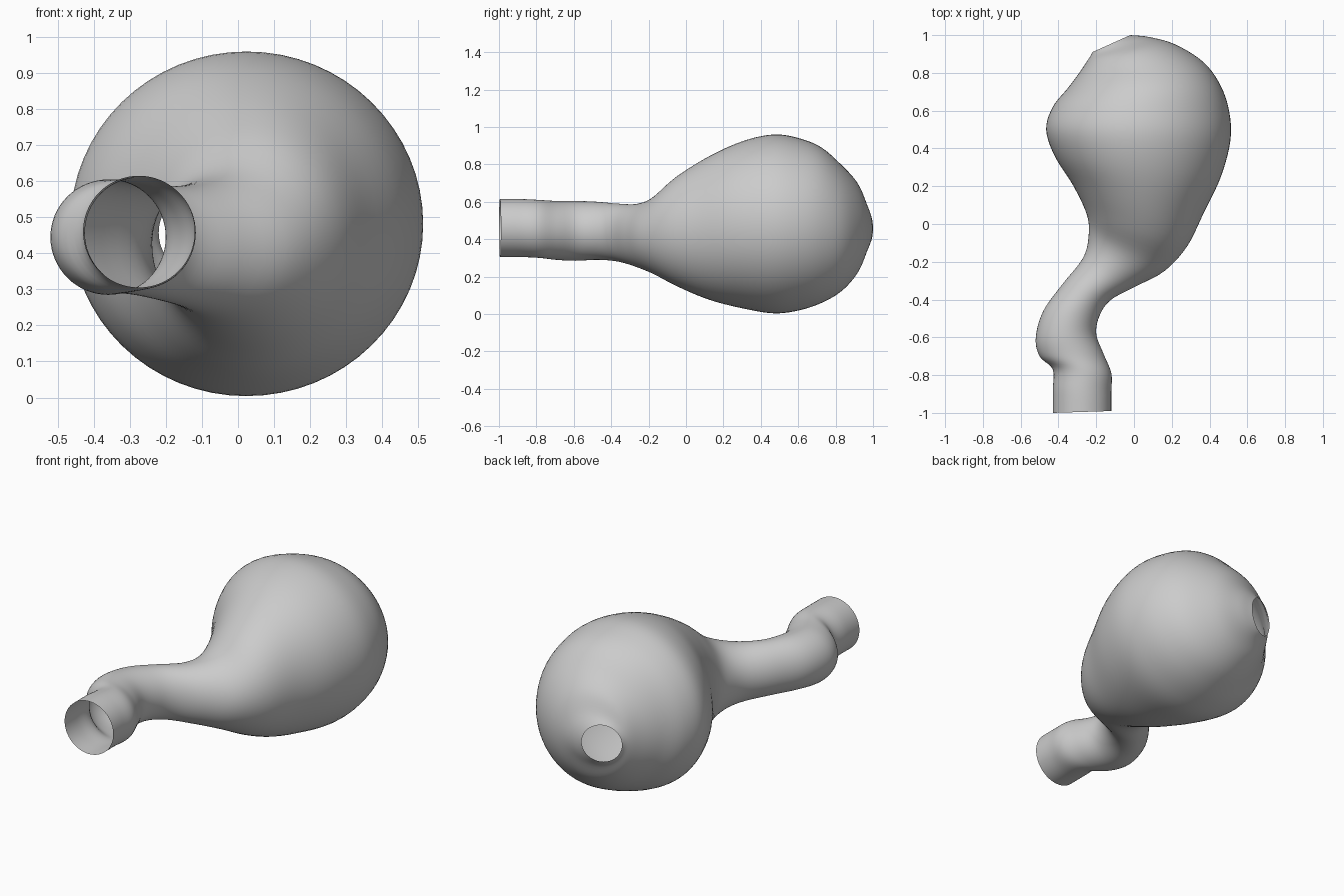
import bpy
import bmesh
from math import sin, cos, pi
from mathutils import Vector

SIDES = 64
STEPS = 5

# Remove the default cube
default_cube = bpy.data.objects.get("Cube")
if default_cube:
    bpy.data.objects.remove(default_cube, do_unlink=True)


def make_material(name, colour):
    material = bpy.data.materials.new(name)
    material.use_nodes = True
    material.diffuse_color = colour
    shader = material.node_tree.nodes["Principled BSDF"]
    shader.inputs["Base Color"].default_value = colour
    return material


def catmull_rom(p, q, r, s, t):
    """Smooth value between q and r."""
    return 0.5 * (2 * q + (r - p) * t + (2 * p - 5 * q + 4 * r - s) * t ** 2
                  + (3 * q - p - 3 * r + s) * t ** 3)


def refine(sections):
    """Insert smooth in-between sections along the vessel."""
    rows = [Vector(s) for s in sections]
    padded = [2 * rows[0] - rows[1]] + rows + [2 * rows[-1] - rows[-2]]
    result = []
    for i in range(len(rows) - 1):
        for k in range(STEPS):
            result.append(catmull_rom(*padded[i:i + 4], k / STEPS))
    return result + [rows[-1]]


def add_ring(bm, section):
    """Upright elliptical ring spanning a left and a right wall point."""
    ax, ay, bx, by, top, bottom = section
    centre = Vector((ax + bx, ay + by, top + bottom)) / 2
    across = Vector((bx - ax, by - ay, 0)) / 2
    up = Vector((0, 0, top - bottom)) / 2
    angles = [2 * pi * j / SIDES for j in range(SIDES)]
    return [bm.verts.new(centre + across * cos(a) + up * sin(a)) for a in angles]


def loft(name, sections, material):
    """Open-ended smooth skin through all the sections."""
    bm = bmesh.new()
    rings = [add_ring(bm, s) for s in refine(sections)]
    for first, second in zip(rings, rings[1:]):
        for j in range(SIDES):
            k = (j + 1) % SIDES
            bm.faces.new((first[j], second[j], second[k], first[k]))
    mesh = bpy.data.meshes.new(name)
    bm.to_mesh(mesh)
    bm.free()
    mesh.materials.append(material)
    mesh.shade_smooth()
    obj = bpy.data.objects.new(name, mesh)
    bpy.context.collection.objects.link(obj)
    return obj


# Wall points (x, y) on each side, then top and bottom heights
inlet_tube = [
    (-.43, -1, -.12, -.99, .615, .305),
    (-.43, -.88, -.12, -.89, .615, .305),
    (-.43, -.77, -.12, -.79, .61, .3),
    (-.5, -.7, -.16, -.69, .605, .29),
    (-.52, -.6, -.2, -.58, .605, .285),
    (-.48, -.46, -.18, -.48, .6, .29),
    (-.38, -.32, -.12, -.4, .59, .28),
]
neck = [
    (-.27, -.18, .01, -.33, .59, .25),
    (-.24, -.06, .16, -.25, .63, .21),
    (-.25, .05, .28, -.12, .74, .145),
    (-.32, .2, .37, .06, .845, .075),
]
bulb = [
    (-.42, .36, .46, .25, .925, .03),
    (-.465, .5, .51, .44, .96, .004),
    (-.43, .62, .505, .59, .94, .02),
    (-.35, .72, .46, .73, .89, .06),
    (-.29, .8, .37, .855, .8, .12),
    (-.25, .86, .22, .95, .71, .21),
    (-.23, .89, .08, .99, .61, .31),
    (-.22, .91, -.02, 1, .565, .35),
]

grey = make_material("plain grey", (.6, .6, .6, 1))
loft("bulbous_vessel", inlet_tube + neck + bulb, grey)
